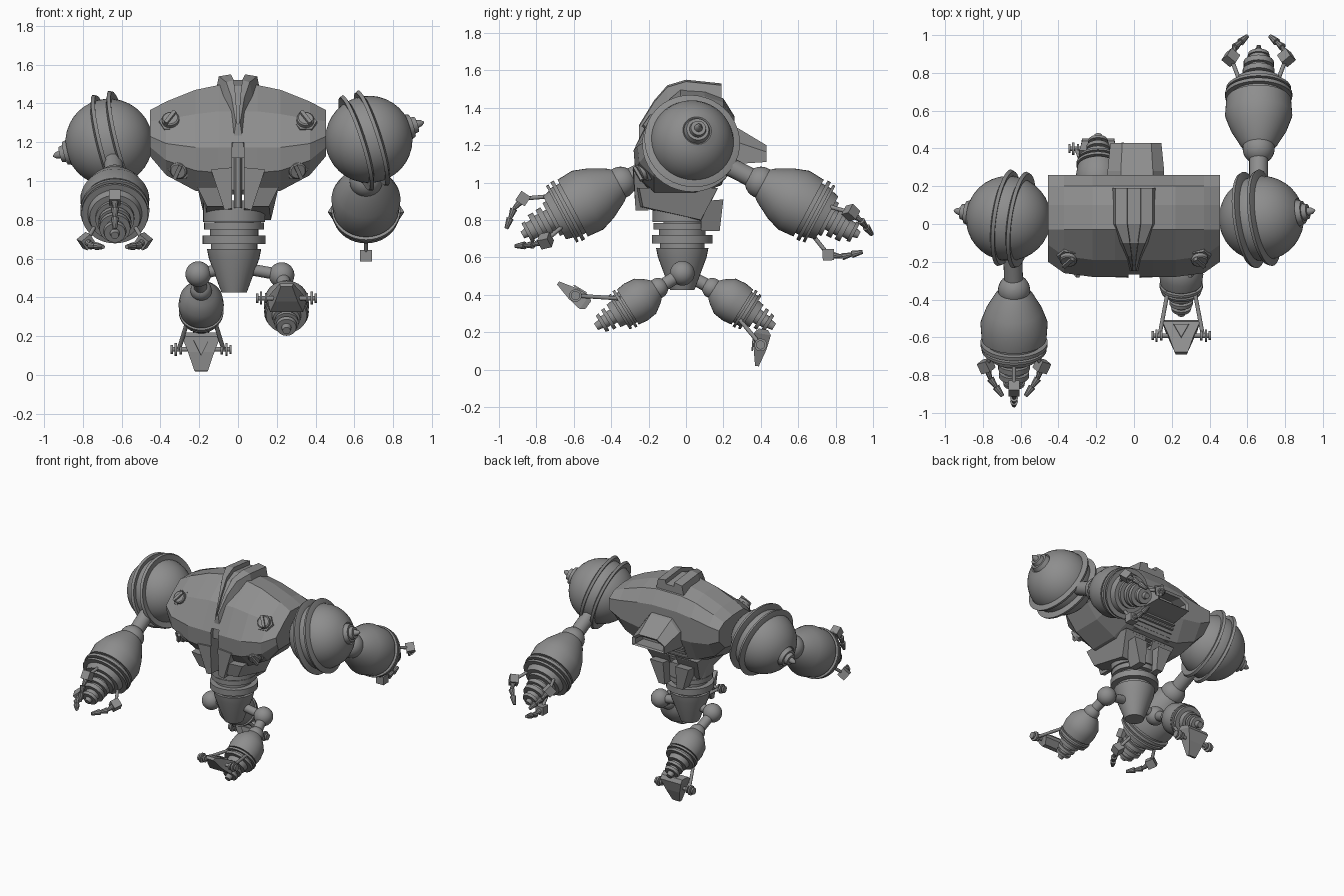
import bpy, bmesh
from math import radians, cos, sin, pi
from mathutils import Vector as V, Matrix

if "Cube" in bpy.data.objects:
    bpy.data.objects.remove(bpy.data.objects["Cube"])

grey = bpy.data.materials.new("machine grey")
grey.use_nodes = True
grey.diffuse_color = (0.27, 0.27, 0.27, 1)
grey.node_tree.nodes["Principled BSDF"].inputs["Base Color"].default_value = (0.27, 0.27, 0.27, 1)


def finish(bm, name, mat=Matrix(), smooth=True):
    bm.transform(mat)
    bmesh.ops.recalc_face_normals(bm, faces=bm.faces)
    for f in bm.faces:
        f.smooth = smooth
    for e in bm.edges:
        e.smooth = e.calc_face_angle(0) < radians(32)
    me = bpy.data.meshes.new(name)
    bm.to_mesh(me)
    bm.free()
    me.materials.append(grey)
    ob = bpy.data.objects.new(name, me)
    bpy.context.collection.objects.link(ob)
    return ob


def loft(name, rings, mat=Matrix()):
    """Skin a row of equal-length point loops and cap both ends."""
    bm = bmesh.new()
    loops = [[bm.verts.new(p) for p in r] for r in rings]
    n = len(loops[0])
    for a, b in zip(loops, loops[1:]):
        for i in range(n):
            bm.faces.new((a[i], a[(i + 1) % n], b[(i + 1) % n], b[i]))
    bm.faces.new(loops[0])
    bm.faces.new(loops[-1])
    return finish(bm, name, mat, smooth=False)


def lathe(name, profile, mat=Matrix(), seg=32):
    """Turn (distance, radius) pairs around local z."""
    bm = bmesh.new()
    rings = [[bm.verts.new((r * cos(2 * pi * i / seg), r * sin(2 * pi * i / seg), d))
              for i in range(seg)] for d, r in profile]
    for a, b in zip(rings, rings[1:]):
        for i in range(seg):
            bm.faces.new((a[i], a[(i + 1) % seg], b[(i + 1) % seg], b[i]))
    bm.faces.new(rings[0])
    bm.faces.new(rings[-1])
    return finish(bm, name, mat)


def aim(origin, axis):
    return Matrix.Translation(origin) @ V(axis).to_track_quat('Z', 'Y').to_matrix().to_4x4()


def rod(name, a, b, r, mat=Matrix(), seg=12, tip=None):
    a, b = V(a), V(b)
    return lathe(name, [(0, r), ((b - a).length, r if tip is None else tip)], mat @ aim(a, b - a), seg)


def ball(name, c, r, mat=Matrix()):
    arc = [(-r * cos(pi * i / 14), max(r * sin(pi * i / 14), r * .02)) for i in range(15)]
    return lathe(name, arc, mat @ Matrix.Translation(c))


def box(name, c, size, mat=Matrix()):
    bm = bmesh.new()
    bmesh.ops.create_cube(bm, size=1, matrix=Matrix.Translation(c) @ Matrix.Diagonal((*size, 1)))
    return finish(bm, name, mat, smooth=False)


def limb_frame(origin, axis):
    """Local x stays world x, local z runs along the limb."""
    x, z = V((1, 0, 0)), V(axis).normalized()
    return Matrix.Translation(origin) @ Matrix((x, z.cross(x), z)).transposed().to_4x4()


# Torso shell: one side profile swept over stations of x
def section(x, top, bot, front):
    prof = [(-.03, 1), (.1, .985), (.2, .92), (.26, .75), (.26, .4), (.19, .1), (.05, 0),
            (-.17, 0), (front + .01, .2), (front, .43), (front + .09, .76)]
    return [(x, y, bot + t * (top - bot)) for y, t in prof]


half = [(.1, 1.495, .93, -.28), (.22, 1.47, .95, -.28), (.37, 1.41, 1.03, -.26), (.455, 1.365, 1.13, -.2)]
torso = loft("torso", [section(-s[0], *s[1:]) for s in half[::-1]] + [section(*s) for s in half])
slot = box("slot_cutter", (0, -.27, 1.0), (.06, .16, .4))
slot.hide_render = True
slot.hide_viewport = True
cut = torso.modifiers.new("slot", 'BOOLEAN')
cut.object, cut.solver = slot, 'EXACT'
rod("slot_pillar", (0, -.2, .86), (0, -.2, 1.12), .02, seg=6)

for s in (-1, 1):
    # Belly skirt, front flaps and tail plates
    loft("skirt_side", [[(s * .03, -.25, .87), (s * .16, -.23, .87), (s * .17, .08, .8), (s * .03, .08, .79)],
                        [(s * .03, -.27, .97), (s * .21, -.25, .97), (s * .21, .17, .97), (s * .03, .17, .97)]])
    loft("belly_flap", [[(s * .03, -.27, .86), (s * .07, -.27, .85), (s * .07, -.2, .85), (s * .03, -.2, .86)],
                        [(s * .03, -.285, 1.07), (s * .14, -.28, 1.06), (s * .14, -.2, 1.06), (s * .03, -.2, 1.07)]])
    loft("tail_plate", [[(s * .05, .08, .74), (s * .1, .08, .74), (s * .1, .18, .74), (s * .05, .18, .74)],
                        [(s * .05, .08, .9), (s * .16, .08, .9), (s * .16, .2, .91), (s * .05, .2, .91)]])
    # Slotted chest bolts
    for x, y, z, n in ((.345, -.17, 1.3, (.1, -.75, .6)), (.3, -.215, 1.065, (.25, -.9, -.4))):
        m = aim((s * x, y, z), (s * n[0], n[1], n[2]))
        lathe("bolt_seat", [(-.02, .066), (.015, .06)], m, 6)
        lathe("bolt_head", [(0, .045), (.035, .045), (.04, .038)], m, 20)
        box("bolt_bar", (0, 0, .045), (.02, .085, .02), m @ Matrix.Rotation(.5 * s, 4, 'Z'))

# Stepped cooling slats below the exhaust
for i in range(7):
    box("back_slat", (0, .22 - i * .018, 1.09 - i * .025), (.3, .07, .012))

# Back exhaust hood with a recessed mouth
arch = [(-.15, 0), (-.15, .6), (-.08, 1), (.09, 1), (.15, .6), (.15, 0)]


def hood(y, k, lo, hi):
    return [(.01 + x * k, y, lo + t * (hi - lo)) for x, t in arch]


loft("exhaust_hood", [hood(.15, 1, 1.1, 1.34), hood(.28, 1, 1.1, 1.29), hood(.43, .9, 1.11, 1.2),
                      hood(.42, .75, 1.12, 1.185), hood(.33, .75, 1.12, 1.2)])

# Head crest: a keel with a raised fin on each side
crest = [(.19, .09, 1.5), (.0, .09, 1.52), (-.1, .055, 1.49), (-.17, .03, 1.41), (-.25, .01, 1.28)]
loft("head_keel", [[(-w - .03, y, z - .16), (-w, y, z), (w, y, z), (w + .03, y, z - .16)] for y, w, z in crest])
for s in (-1, 1):
    loft("head_fin", [[(s * w * .25, y, z - .12), (s * w * .4, y, z + .03), (s * w * 1.1, y, z + .02),
                       (s * (w * 1.2 + .02), y, z - .12)] for y, w, z in crest])

# Waist discs and pelvis cone
lathe("waist", [(.9, .16), (.79, .16), (.79, .1), (.785, .1), (.785, .155), (.75, .155), (.75, .125), (.72, .125),
                (.72, .163), (.675, .163), (.675, .12), (.65, .12), (.65, .14), (.6, .13), (.425, .065)],
      Matrix.Translation((-.02, -.02, 0)))

# Shoulders: ball, two flanges and a stepped tip
for side, c, axis in (("right", (-.665, .03, 1.2), (-.28, .04, -.07)), ("left", (.675, .03, 1.215), (.27, .04, .085))):
    R = .225
    dome = [(-R * cos(pi * i / 18), max(R * sin(pi * i / 18), .005)) for i in range(18)]
    m = aim(c, axis)
    lathe(side + "_shoulder", [p for p in dome if p[1] > .05 or p[0] < 0] +
          [(.205, .07), (.235, .06), (.235, .045), (.26, .04), (.26, .022), (.285, .016), (.3, .004)], m, 40)
    for d in (-.07, .015):
        lathe(side + "_shoulder_flange", [(d, .2), (d - .01, .25), (d + .008, .258), (d + .03, .2)], m, 40)

# Arms: link, ball, ringed barrel, hand and three fingers
barrel = [(0, .075), (.03, .1), (.12, .15), (.2, .178), (.29, .172), (.29, .15), (.31, .15), (.31, .178),
          (.33, .178), (.33, .15), (.345, .15), (.345, .172), (.36, .172), (.36, .14), (.4, .13), (.4, .1), (.42, .1)]
hand = [(.42, .06), (.44, .06), (.44, .085), (.47, .085), (.47, .06), (.49, .06), (.49, .08), (.52, .08),
        (.52, .05), (.55, .05), (.55, .06), (.57, .055), (.57, .025), (.595, .02)]
for side, start, axis, shoulder in (("right", (-.635, -.35, 1.0), (0, -.88, -.47), (-.65, 0, 1.18)),
                                    ("left", (.66, .4, 1.0), (0, .88, -.47), (.66, .05, 1.18))):
    m = limb_frame(start, axis)
    rod(side + "_arm_link", shoulder, start, .05, seg=20)
    ball(side + "_elbow", start, .085)
    lathe(side + "_forearm", barrel, m, 40)
    lathe(side + "_hand", hand, m, 24)
    for k in range(3):
        f = m @ Matrix.Rotation(radians(120 * k), 4, 'Z')
        rod(side + "_finger_rod", (0, .11, .36), (0, .17, .5), .011, f)
        box(side + "_finger_block", (0, 0, 0), (.06, .06, .06),
            f @ Matrix.Translation((0, .17, .5)) @ Matrix.Rotation(.5, 4, 'X'))
        for a, b in (((0, .165, .51), (0, .145, .57)), ((0, .145, .57), (0, .11, .61)), ((0, .11, .61), (0, .07, .655))):
            rod(side + "_finger_joint", a, b, .021, f, 10, .011)

# Legs: hip, knee, ringed shin, and a wedge foot hung between two rollers
shin = [(0, .045), (.03, .075), (.08, .11), (.14, .117), (.19, .11), (.19, .095), (.2, .095), (.2, .115), (.215, .115),
        (.215, .095), (.23, .095), (.23, .11), (.245, .105), (.245, .075), (.28, .07), (.28, .04), (.3, .04),
        (.3, .062), (.32, .062), (.32, .035), (.34, .035), (.34, .055), (.36, .05), (.36, .025), (.39, .02)]
for side, hip, start, axis, u, d in (("left", (.225, -.02, .515), (.25, -.15, .435), (0, -.85, -.53), .2, .395),
                                     ("right", (-.205, -.02, .52), (-.19, .14, .435), (0, .85, -.53), .12, .38)):
    m = limb_frame(start, axis)
    rod(side + "_hip_rod", (-.02, -.02, .56), hip, .03, seg=16)
    ball(side + "_hip", hip, .066)
    rod(side + "_thigh", hip, start, .035, seg=16)
    ball(side + "_knee", start, .055)
    lathe(side + "_shin", shin, m, 32)
    # Foot frame: local y points at the toe
    f = m @ Matrix.Translation((0, u, d)) @ Matrix.Rotation(radians(22), 4, 'X')
    loft(side + "_foot", [[(-w, y, -t), (w, y, -t), (w * .85, y, t), (-w * .85, y, t)]
                          for y, w, t in ((-.085, .1, .025), (-.06, .1, .045), (.02, .068, .035), (.115, .035, .01))], f)
    loft(side + "_toe_badge", [[(-.04, -.04, z), (.04, -.04, z), (0, .04, z + .007)] for z in (-.042, -.05)], f)
    rod(side + "_axle", (-.155, 0, 0), (.155, 0, 0), .012, f)
    for s in (-1, 1):
        for x, r in ((.1, .026), (.125, .034), (.145, .024)):
            rod(side + "_roller", (s * x, 0, 0), (s * (x + .012), 0, 0), r, f, 16)
        rod(side + "_foot_rod", (s * .115, u, d), (s * .07, .06, .2), .011, m)
